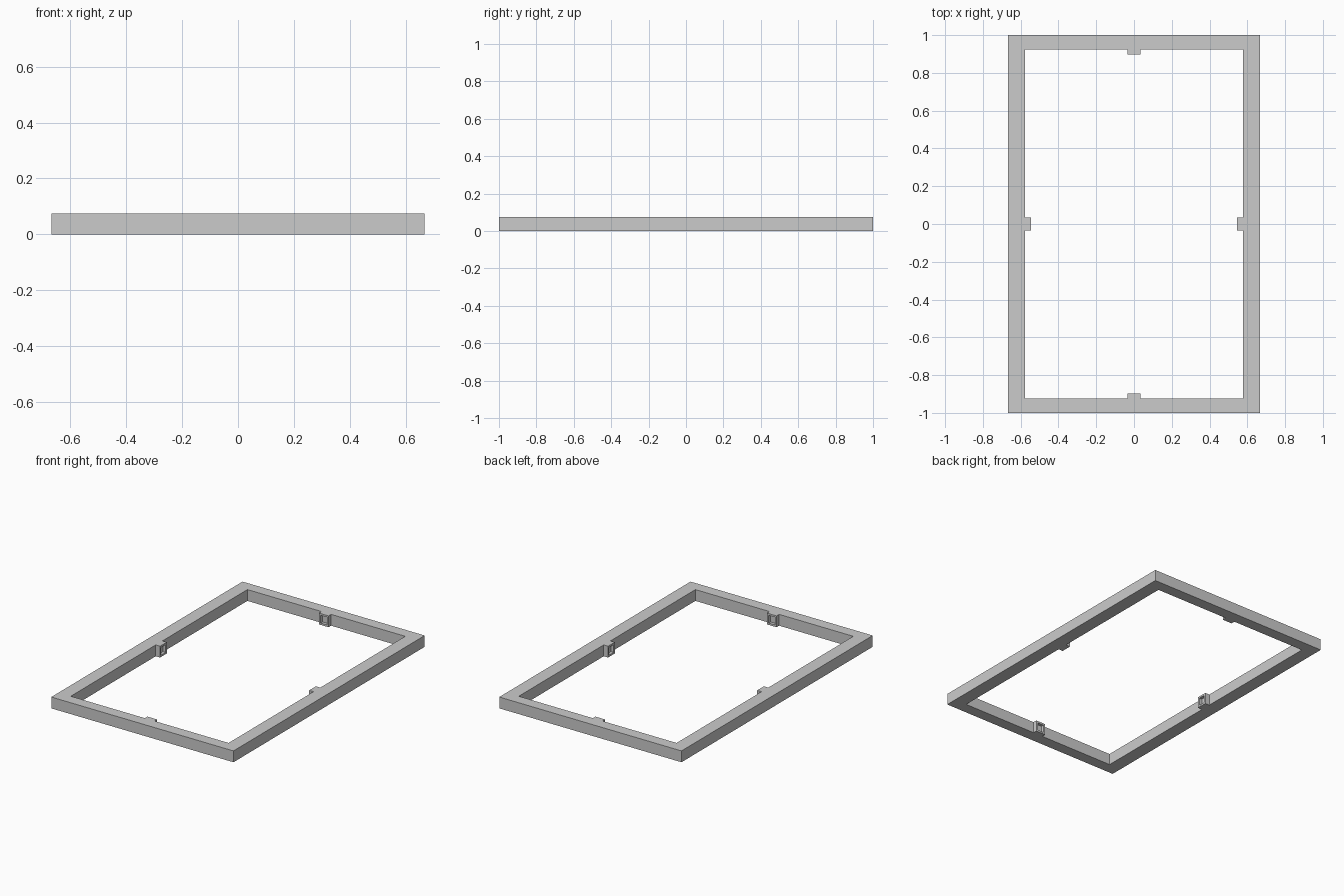
import bpy, bmesh
from mathutils import Matrix

if "Cube" in bpy.data.objects:
    bpy.data.objects.remove(bpy.data.objects["Cube"])

H = 0.075  # rail height


def make(name, verts, faces, rot=0.0):
    bm = bmesh.new()
    vs = [bm.verts.new(v) for v in verts]
    for f in faces:
        bm.faces.new([vs[i] for i in f])
    bmesh.ops.rotate(bm, verts=bm.verts, matrix=Matrix.Rotation(rot, 3, 'Z'))
    bmesh.ops.recalc_face_normals(bm, faces=bm.faces)
    me = bpy.data.meshes.new(name)
    bm.to_mesh(me)
    bm.free()
    ob = bpy.data.objects.new(name, me)
    bpy.context.collection.objects.link(ob)
    return ob


# Rectangular frame: four corner loops joined into a closed ring
loops = [(0.667, 1, 0), (0.667, 1, H), (0.578, 0.924, H), (0.578, 0.924, 0)]
verts = [(sx * x, sy * y, z) for x, y, z in loops
         for sx, sy in ((-1, -1), (1, -1), (1, 1), (-1, 1))]
faces = [(a * 4 + i, a * 4 + (i + 1) % 4, (a + 1) % 4 * 4 + (i + 1) % 4, (a + 1) % 4 * 4 + i)
         for a in range(4) for i in range(4)]
make("frame", verts, faces)


# Clip block with a recessed pocket facing the opening
def clip(name, base, tip, angle):
    w, m, d = 0.035, 0.012, 0.02

    def ring(r, half, lo, hi):
        return [(r, -half, lo), (r, half, lo), (r, half, hi), (r, -half, hi)]

    v = (ring(base, w, 0, H) + ring(tip, w, 0, H)
         + ring(tip, w - m, m, H - m) + ring(tip + d, w - m, m, H - m))
    f = [(k * 4 + i, k * 4 + (i + 1) % 4, k * 4 + 4 + (i + 1) % 4, k * 4 + 4 + i)
         for k in range(3) for i in range(4)]
    make(name, v, f + [(12, 13, 14, 15), (3, 2, 1, 0)], angle)


QUARTER = 1.5707963
for k, name in enumerate(("right_clip", "back_clip", "left_clip", "front_clip")):
    side = k % 2 == 0
    clip(name, 0.58 if side else 0.926, 0.546 if side else 0.897, k * QUARTER)
